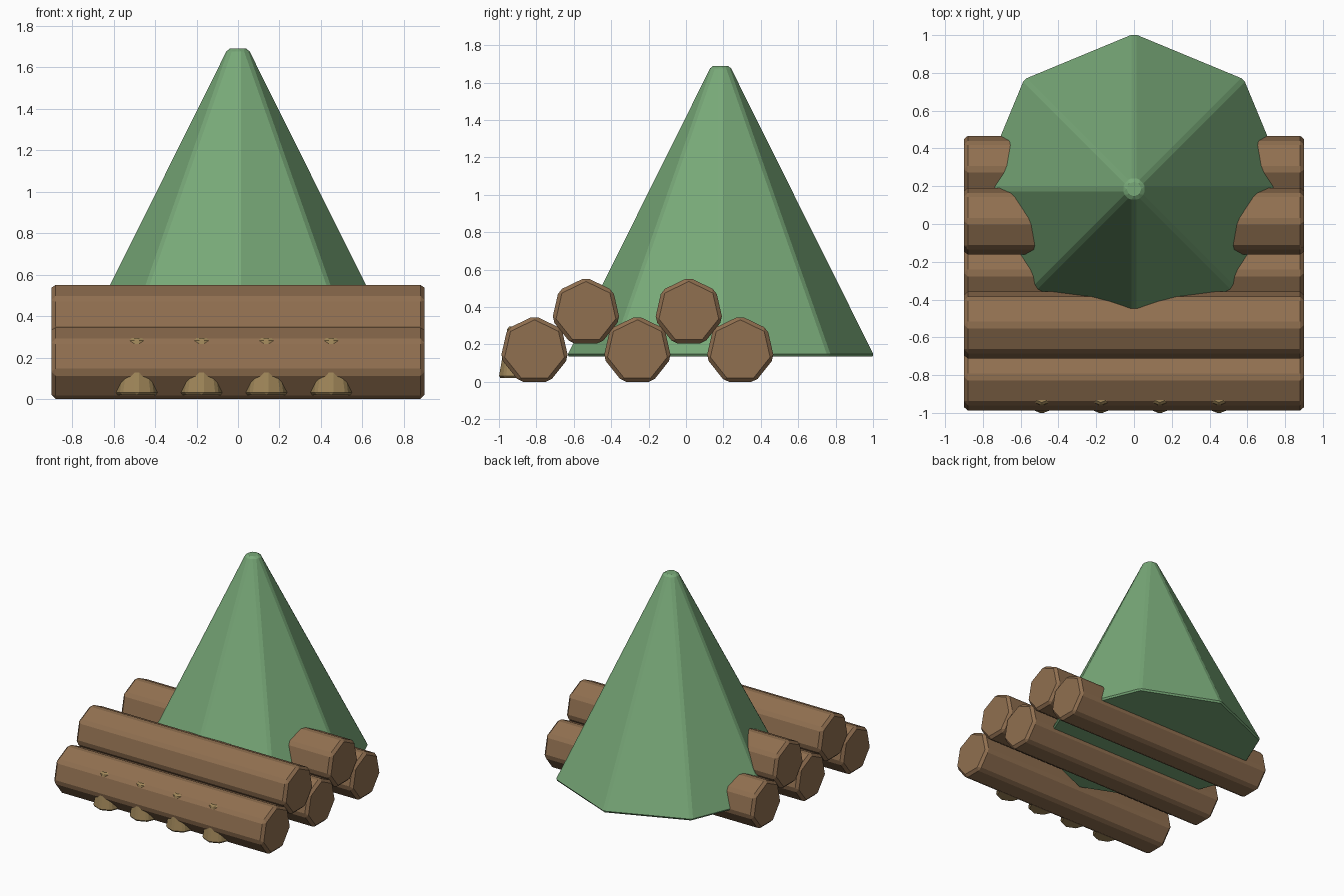
import bpy, bmesh
from mathutils import Matrix

if "Cube" in bpy.data.objects:
    bpy.data.objects.remove(bpy.data.objects["Cube"])


def material(name, color):
    m = bpy.data.materials.new(name)
    m.diffuse_color = (*color, 1)
    m.use_nodes = True
    m.node_tree.nodes["Principled BSDF"].inputs["Base Color"].default_value = m.diffuse_color
    return m


green = material("green", (0.19, 0.40, 0.19))
brown = material("brown", (0.28, 0.16, 0.08))
tan = material("tan", (0.35, 0.24, 0.10))

# local z axis -> world x, local y -> world z
ALONG_X = Matrix(((0, 0, 1, 0), (1, 0, 0, 0), (0, 1, 0, 0), (0, 0, 0, 1)))


def prism(name, sides, r1, r2, depth, loc, mat, bevel, rot=Matrix()):
    """Flat-shaded, chamfered prism or frustum centred on loc."""
    bm = bmesh.new()
    bmesh.ops.create_cone(bm, cap_ends=True, segments=sides,
                          radius1=r1, radius2=r2, depth=depth)
    bmesh.ops.bevel(bm, geom=bm.edges[:], offset=bevel, segments=1,
                    affect='EDGES', clamp_overlap=True)
    bm.transform(Matrix.Translation(loc) @ rot)
    bmesh.ops.recalc_face_normals(bm, faces=bm.faces[:])
    me = bpy.data.meshes.new(name)
    bm.to_mesh(me)
    bm.free()
    me.materials.append(mat)
    ob = bpy.data.objects.new(name, me)
    bpy.context.collection.objects.link(ob)
    return ob


# stacked logs: three below, two resting in the gaps
for i in range(5):
    z = 0.168 if i % 2 == 0 else 0.373
    prism(f"log_{i + 1}", 7, 0.186, 0.186, 1.8,
          (0, -0.81 + 0.275 * i, z), brown, 0.02, ALONG_X)

# large eight-sided cone
z0, z1 = 0.135, 1.69
prism("cone_body", 8, 0.829, 0.055, z1 - z0, (0, 0.185, (z0 + z1) / 2),
      green, 0.015)

# row of tapered pegs set into the front log
for i in range(4):
    z0, z1 = 0.02, 0.295
    prism(f"peg_{i + 1}", 8, 0.11, 0.062, z1 - z0,
          (-0.488 + 0.3125 * i, -0.896, (z0 + z1) / 2), tan, 0.012)
